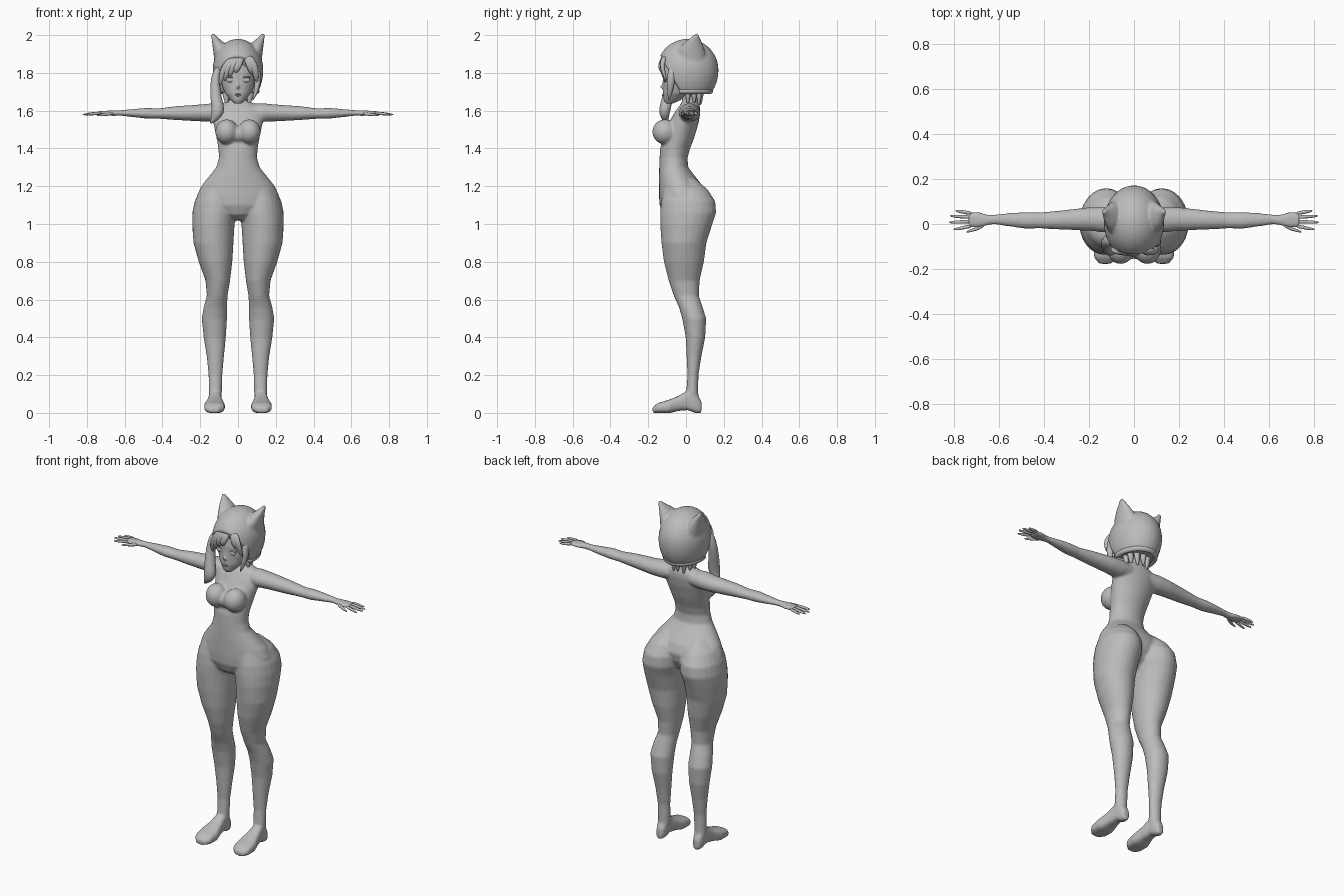
import bpy, bmesh, math
from mathutils import Matrix, Vector

cube = bpy.data.objects.get("Cube")
if cube:
    bpy.data.objects.remove(cube, do_unlink=True)

grey = bpy.data.materials.new("plain grey")
grey.use_nodes = True
grey.diffuse_color = (0.5, 0.5, 0.5, 1)
grey.node_tree.nodes["Principled BSDF"].inputs["Base Color"].default_value = (0.5, 0.5, 0.5, 1)

# Position of the two section axes and the length axis for each loft direction
ORDER = {"z": (0, 1, 2), "x": (1, 2, 0), "y": (0, 2, 1)}


def loft(bm, rings, axis="z", side=1, sides=16, power=1.0):
    """Skin oval sections given as (position, a_min, a_max, b_min, b_max)."""
    ia, ib, it = ORDER[axis]
    loops = []
    for t, a0, a1, b0, b1 in rings:
        loop = []
        for i in range(sides):
            angle = math.tau * i / sides
            c, s = math.cos(angle), math.sin(angle)
            c = math.copysign(abs(c) ** power, c)
            s = math.copysign(abs(s) ** power, s)
            p = Vector()
            p[ia] = (a0 + a1) / 2 + c * (a1 - a0) / 2
            p[ib] = (b0 + b1) / 2 + s * (b1 - b0) / 2
            p[it] = t
            p.x *= side
            loop.append(bm.verts.new(p))
        loops.append(loop)
    for low, high in zip(loops, loops[1:]):
        for i in range(sides):
            j = (i + 1) % sides
            bm.faces.new((low[i], low[j], high[j], high[i]))
    bm.faces.new(loops[0])
    bm.faces.new(loops[-1])


def ball(bm, centre, radii):
    matrix = Matrix.Translation(centre) @ Matrix.Diagonal((*radii, 1))
    bmesh.ops.create_uvsphere(bm, u_segments=32, v_segments=20, radius=1, matrix=matrix)


def finish(name, bm, voxel=0, subdivide=0, smooth=5):
    bmesh.ops.recalc_face_normals(bm, faces=bm.faces)
    mesh = bpy.data.meshes.new(name)
    bm.to_mesh(mesh)
    bm.free()
    mesh.materials.append(grey)
    for poly in mesh.polygons:
        poly.use_smooth = True
    obj = bpy.data.objects.new(name, mesh)
    bpy.context.collection.objects.link(obj)
    if voxel:
        remesh = obj.modifiers.new("blend", "REMESH")
        remesh.mode = "VOXEL"
        remesh.voxel_size = voxel
        remesh.use_smooth_shade = True
        soften = obj.modifiers.new("soften", "SMOOTH")
        soften.factor = 0.5
        soften.iterations = smooth
    if subdivide:
        obj.modifiers.new("round", "SUBSURF").levels = subdivide
        obj.modifiers["round"].render_levels = subdivide
    return obj


# Body: torso, neck, limbs and feet blended into one skin
body = bmesh.new()
torso = [(1.02, .05, -.08, .03), (1.05, .12, -.12, .07), (1.1, .21, -.14, .1),
         (1.15, .218, -.143, .11), (1.2, .195, -.143, .09), (1.25, .155, -.143, .05),
         (1.3, .115, -.142, .012), (1.35, .101, -.14, .008), (1.4, .104, -.137, .022),
         (1.46, .115, -.12, .045), (1.54, .132, -.09, .068), (1.59, .138, -.06, .076),
         (1.62, .12, -.04, .075), (1.645, .07, -.02, .065)]
loft(body, [(z, -w, w, f, b) for z, w, f, b in torso], sides=32)
loft(body, [(1.56, -.07, .07, -.03, .07), (1.64, -.05, .05, -.02, .063),
            (1.67, -.043, .043, -.025, .06), (1.75, -.045, .045, -.03, .06)])
ball(body, (0, -.105, 1.475), (.07, .05, .045))

leg = [(.05, .092, .15, .01, .075), (.1, .085, .155, .0, .065), (.2, .083, .156, .008, .066),
       (.3, .074, .166, .003, .082), (.4, .064, .182, -.002, .102), (.5, .058, .192, -.02, .107),
       (.56, .058, .182, -.038, .088), (.62, .055, .165, -.065, .068), (.7, .042, .172, -.092, .072),
       (.8, .03, .208, -.117, .095), (.9, .024, .236, -.13, .108), (1.0, .018, .243, -.137, .14),
       (1.06, .006, .242, -.137, .16), (1.12, .008, .23, -.132, .155), (1.18, .02, .2, -.12, .117),
       (1.24, .05, .14, -.09, .05)]
foot = [(-.177, .1, .155, 0, .03), (-.15, .072, .178, -.001, .052), (-.09, .068, .18, -.002, .07),
        (-.04, .08, .165, .01, .09), (.01, .088, .155, .014, .12), (.05, .09, .152, -.002, .12),
        (.082, .1, .142, -.001, .06)]
arm = [(.06, -.03, .07, 1.55, 1.635), (.13, -.038, .076, 1.54, 1.64), (.2, -.03, .075, 1.543, 1.633),
       (.33, -.025, .06, 1.55, 1.624), (.42, -.02, .052, 1.557, 1.612), (.48, -.022, .053, 1.557, 1.615),
       (.55, -.012, .05, 1.565, 1.609), (.62, -.002, .042, 1.573, 1.603), (.65, -.006, .042, 1.572, 1.603),
       (.69, -.018, .055, 1.573, 1.6), (.735, -.015, .054, 1.577, 1.598)]
for side in (1, -1):
    loft(body, leg, side=side, sides=24)
    loft(body, foot, axis="y", side=side, power=.7)
    loft(body, arm, axis="x", side=side)
    ball(body, (side * .06, -.112, 1.488), (.06, .066, .066))
finish("body", body, voxel=.007, smooth=7)

# Fingers and thumbs
for side, label in ((1, "left"), (-1, "right")):
    fingers = bmesh.new()
    for y, spread, tip in ((-.009, -.016, .805), (.011, -.004, .825), (.03, .006, .82), (.047, .012, .795)):
        rings = []
        for k, r in ((0, .008), (.35, .009), (.75, .008), (1, .003)):
            x, mid, z = .72 + (tip - .72) * k, y + spread * k, 1.589 - .01 * k
            rings.append((x, mid - r, mid + r, z - r, z + r))
        loft(fingers, rings, axis="x", side=side, sides=8)
    loft(fingers, [(.66, -.01, .01, 1.575, 1.597), (.69, -.028, -.008, 1.572, 1.592),
                   (.72, -.036, -.02, 1.57, 1.586), (.748, -.04, -.032, 1.57, 1.577)],
         axis="x", side=side, sides=8)
    finish(label + "_fingers", fingers, subdivide=1)

# Head with a small nose
head = bmesh.new()
face = [(1.637, .018, -.108, -.07), (1.655, .038, -.118, -.03), (1.69, .068, -.123, .02),
        (1.74, .088, -.122, .06), (1.8, .097, -.122, .08), (1.87, .085, -.11, .08), (1.92, .05, -.07, .05)]
loft(head, [(z, -w, w, f, b) for z, w, f, b in face], sides=24)
ball(head, (0, -.122, 1.727), (.009, .014, .012))
ball(head, (0, -.112, 1.745), (.007, .014, .025))
finish("head", head, voxel=.005, smooth=4)

# Eyes, lids and lips as thin raised shapes
features = bmesh.new()
for side in (1, -1):
    ball(features, (side * .042, -.112, 1.763), (.021, .006, .013))
    ball(features, (side * .045, -.113, 1.777), (.025, .007, .004))
for z in (1.687, 1.68):
    ball(features, (0, -.121, z), (.017, .006, .004))
finish("eyes_and_lips", features)

# Knitted hood: a dome cut by a face opening and a level hem
hood = bmesh.new()
ball(hood, (0, .008, 1.815), (.134, .164, .165))
for v in hood.verts:
    if v.co.z < 1.815:
        v.co.z = 1.815 + (v.co.z - 1.815) * 1.15
for point, normal in (((0, 0, 1.695), (0, 0, -1)), ((0, -.03, 1.7), (0, -.18, -.1))):
    cut = bmesh.ops.bisect_plane(hood, geom=hood.verts[:] + hood.edges[:] + hood.faces[:],
                                 plane_co=point, plane_no=normal, clear_outer=True)
    rim = [e for e in cut["geom_cut"] if isinstance(e, bmesh.types.BMEdge)]
    bmesh.ops.edgeloop_fill(hood, edges=rim)
for side in (1, -1):
    loft(hood, [(1.86, .02, .125, -.06, .11), (1.92, .04, .132, -.045, .1), (1.96, .074, .137, -.01, .085),
                (1.99, .11, .141, .03, .072), (2.009, .128, .142, .048, .064)], side=side)
finish("cat_eared_hood", hood, voxel=.006, smooth=5)

# Rolled hem around the back of the hood
hem = bmesh.new()
steps, ring_sides = 28, 8
previous = None
for i in range(steps + 1):
    a = math.radians(-22) + math.radians(224) * i / steps
    out = Vector((math.cos(a), math.sin(a), 0))
    centre = Vector((.1 * out.x, .008 + .122 * out.y, 1.705))
    ring = []
    for k in range(ring_sides):
        b = math.tau * k / ring_sides
        ring.append(hem.verts.new(centre + out * .016 * math.cos(b) + Vector((0, 0, .018 * math.sin(b)))))
    if previous:
        for k in range(ring_sides):
            n = (k + 1) % ring_sides
            hem.faces.new((previous[k], previous[n], ring[n], ring[k]))
    else:
        hem.faces.new(ring)
    previous = ring
hem.faces.new(previous)
finish("hood_hem", hem, subdivide=1)


def strand(bm, points):
    """Hair strand through (x, y, z, half_width, half_depth)."""
    loft(bm, [(z, x - w, x + w, y - d, y + d) for x, y, z, w, d in points], sides=10)


# Swept fringe, fanning out from a parting under the hood
fringe = bmesh.new()
for tip_x, tip_z in ((-.095, 1.73), (-.07, 1.755), (-.042, 1.78), (-.01, 1.8), (.075, 1.79), (.1, 1.75)):
    root = .02 + tip_x * .35
    mid = root + (tip_x - root) * .6
    bow = .07 * abs(tip_x)
    strand(fringe, [(root, -.11, 1.895, .022, .018), (mid, -.137 + bow, 1.845, .025, .014),
                    (tip_x * .95, -.136 + bow * 3, (tip_z + 1.82) / 2, .017, .01),
                    (tip_x, -.128 + bow * 4, tip_z, .003, .003)])
finish("fringe", fringe, subdivide=1)

# Long lock over the right shoulder and a short one on the left
locks = bmesh.new()
strand(locks, [(-.1, -.07, 1.84, .02, .025), (-.12, -.075, 1.78, .026, .03), (-.122, -.09, 1.7, .028, .028),
               (-.108, -.108, 1.63, .036, .034), (-.105, -.115, 1.585, .036, .03),
               (-.125, -.11, 1.55, .022, .018), (-.145, -.105, 1.53, .004, .004)])
strand(locks, [(.095, -.07, 1.84, .02, .025), (.108, -.078, 1.77, .018, .024),
               (.098, -.085, 1.7, .014, .016), (.075, -.09, 1.65, .003, .003)])
finish("side_locks", locks, subdivide=1)

# Short hair tufts at the nape
nape = bmesh.new()
for i in range(7):
    a = math.radians(-10 + 200 * i / 6)
    x, y = math.cos(a), math.sin(a)
    strand(nape, [(x * .068, .02 + y * .06, 1.72, .022, .02), (x * .064, .02 + y * .058, 1.67, .018, .014),
                  (x * .058, .02 + y * .058, 1.615 + .012 * (i % 2), .002, .002)])
finish("nape_hair", nape, subdivide=1)
